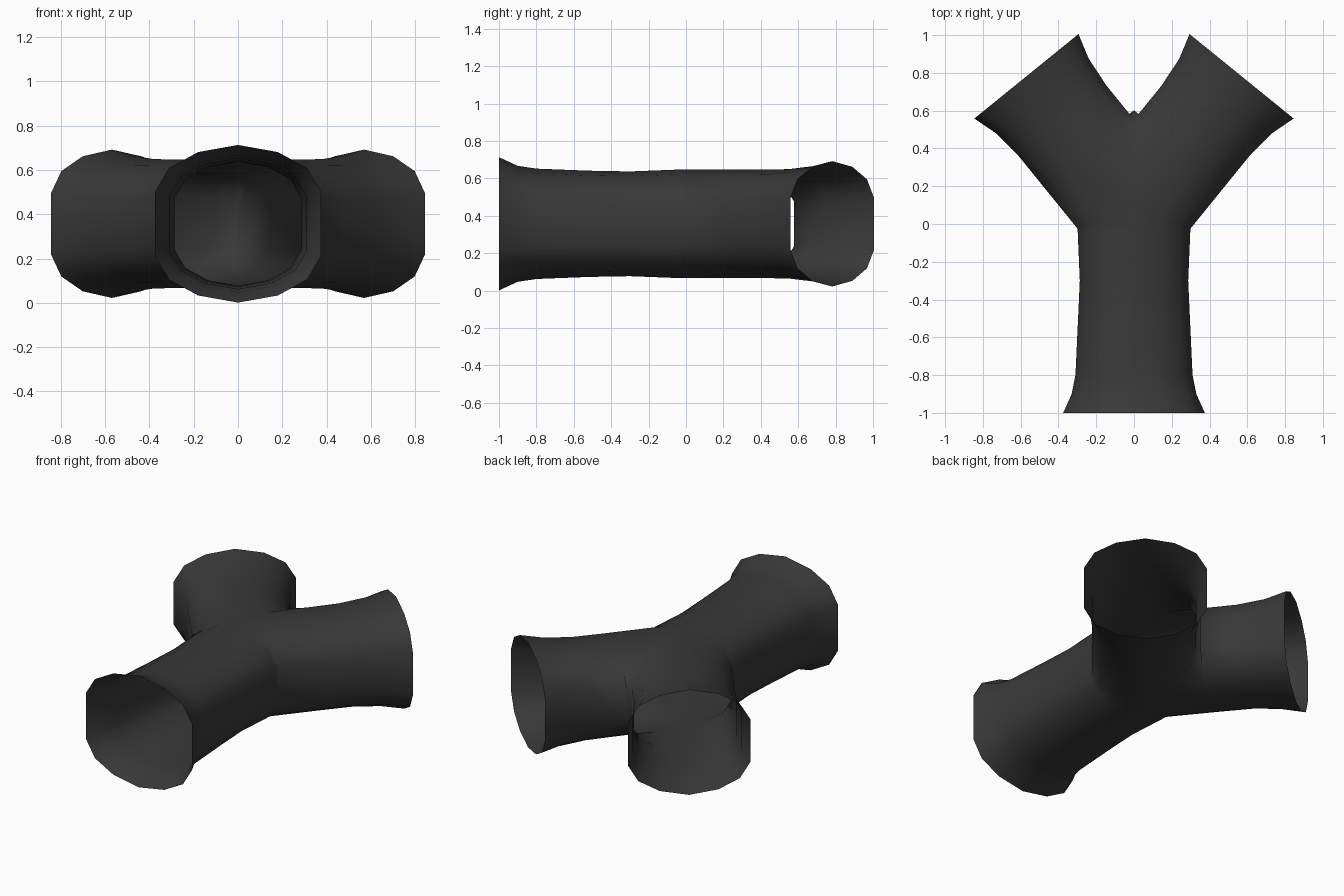
import bpy, bmesh, math
from mathutils import Vector

if "Cube" in bpy.data.objects:
    bpy.data.objects.remove(bpy.data.objects["Cube"])

CENTER = Vector((0, 0.08, 0.357))          # where the three pipe axes meet
# quarter of the rounded cross-section, as fractions of half width / half height
Q = [(0, 1), (0.48, 0.91), (0.83, 0.71), (1, 0.41)]
SECTION = (Q + [(a, -b) for a, b in Q[::-1]]
           + [(-a, -b) for a, b in Q[1:]] + [(-a, b) for a, b in Q[:0:-1]])

bm = bmesh.new()


def pipe(direction, rings, planes):
    """Open pipe from CENTER along direction; mitred, keeping the + side of each plane."""
    d = Vector(direction).normalized()
    side = d.cross(Vector((0, 0, 1)))
    part = bmesh.new()
    loops = []
    for t, w, h in rings:
        loops.append([part.verts.new(CENTER + d * t + side * (u * w) + Vector((0, 0, v * h)))
                      for u, v in SECTION])
    n = len(SECTION)
    for a, b in zip(loops, loops[1:]):
        for i in range(n):
            j = (i + 1) % n
            part.faces.new((a[i], a[j], b[j], b[i]))
    for p in planes:
        bmesh.ops.bisect_plane(part, geom=part.verts[:] + part.edges[:] + part.faces[:],
                               dist=1e-5, plane_co=CENTER, plane_no=p, clear_inner=True)
    tmp = bpy.data.meshes.new("tmp")
    part.to_mesh(tmp)
    part.free()
    bm.from_mesh(tmp)
    bpy.data.meshes.remove(tmp)


W, H = 0.298, 0.29
dx, dy = 0.63, 0.7766
# stem with flared mouth at the front
pipe((0, -1, 0),
     [(-0.6, W, H), (0.12, W, H), (0.38, 0.287, 0.28), (0.6, 0.297, 0.284), (0.88, 0.31, 0.295),
      (0.98, 0.33, 0.31), (1.08, 0.375, 0.356)],
     [(-dx, -1 - dy, 0), (dx, -1 - dy, 0)])
# two mirrored branches
for s in (1, -1):
    pipe((s * dx, dy, 0),
         [(-0.6, W, H), (0.4, W, H), (0.6, 0.298, 0.292), (0.77, 0.315, 0.308),
          (0.904, 0.355, 0.335)],
         [(s, 0, 0), (s * dx, 1 + dy, 0)])

bmesh.ops.remove_doubles(bm, verts=bm.verts[:], dist=0.002)
# soften the crotch between the branches
for v in bm.verts:
    if abs(v.co.x) < 0.001 and v.co.y > 0.4:
        v.co.y += 0.05
bmesh.ops.recalc_face_normals(bm, faces=bm.faces[:])
top = max(bm.faces, key=lambda f: f.calc_center_median().z)
if top.normal.z < 0:
    bmesh.ops.reverse_faces(bm, faces=bm.faces[:])

mesh = bpy.data.meshes.new("forked_pipe")
bm.to_mesh(mesh)
bm.free()
obj = bpy.data.objects.new("forked_pipe", mesh)
bpy.context.collection.objects.link(obj)
mat = bpy.data.materials.new("dark grey")
mat.diffuse_color = (0.04, 0.04, 0.04, 1)
mat.use_nodes = True
mat.node_tree.nodes["Principled BSDF"].inputs["Base Color"].default_value = mat.diffuse_color
mesh.materials.append(mat)

bpy.context.view_layer.objects.active = obj
obj.select_set(True)
bpy.ops.object.shade_smooth_by_angle(angle=math.radians(60))
